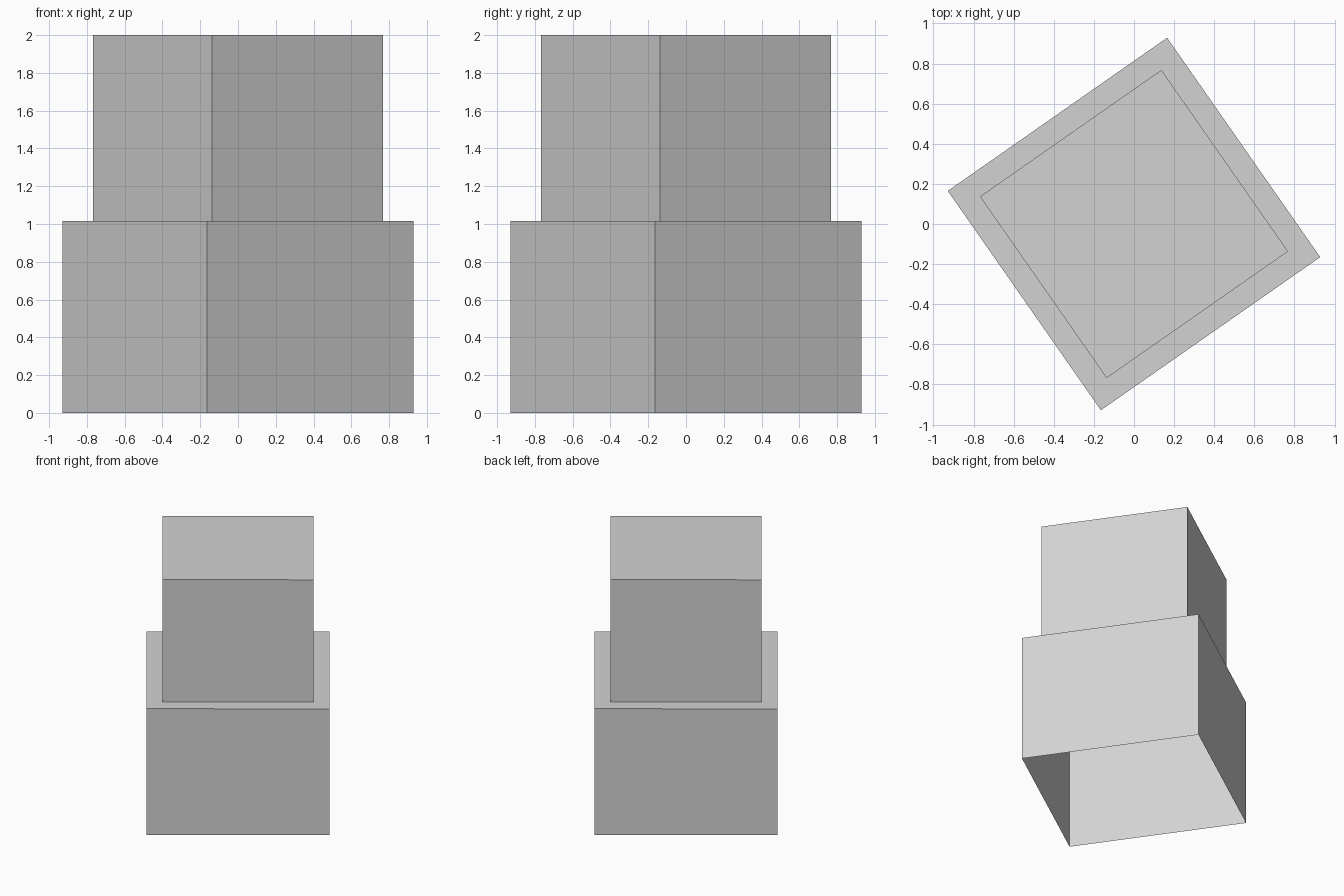
import bpy, bmesh, math

if "Cube" in bpy.data.objects:
    bpy.data.objects.remove(bpy.data.objects["Cube"])

R_LOW, R_UP = 0.943, 0.78      # corner radius of the two square tiers
Z_STEP, Z_TOP = 1.015, 2.0
TURN = math.atan2(-0.165, 0.928)

grey = bpy.data.materials.new("plain_grey")
grey.diffuse_color = (0.65, 0.65, 0.65, 1)
grey.use_nodes = True
grey.node_tree.nodes["Principled BSDF"].inputs["Base Color"].default_value = grey.diffuse_color

bm = bmesh.new()

def ring(radius, z):
    return [bm.verts.new((radius * math.cos(TURN + i * math.pi / 2),
                          radius * math.sin(TURN + i * math.pi / 2), z))
            for i in range(4)]

# Stepped shell: lower walls, ledge, upper walls; open underneath
rings = [ring(R_LOW, 0), ring(R_LOW, Z_STEP), ring(R_UP, Z_STEP), ring(R_UP, Z_TOP)]
for a, b in zip(rings, rings[1:]):
    for i in range(4):
        j = (i + 1) % 4
        bm.faces.new((a[i], a[j], b[j], b[i]))

# Flat roof
bm.faces.new(rings[-1])

mesh = bpy.data.meshes.new("stepped_tower")
bm.to_mesh(mesh)
bm.free()
mesh.materials.append(grey)
tower = bpy.data.objects.new("stepped_tower", mesh)
bpy.context.collection.objects.link(tower)
